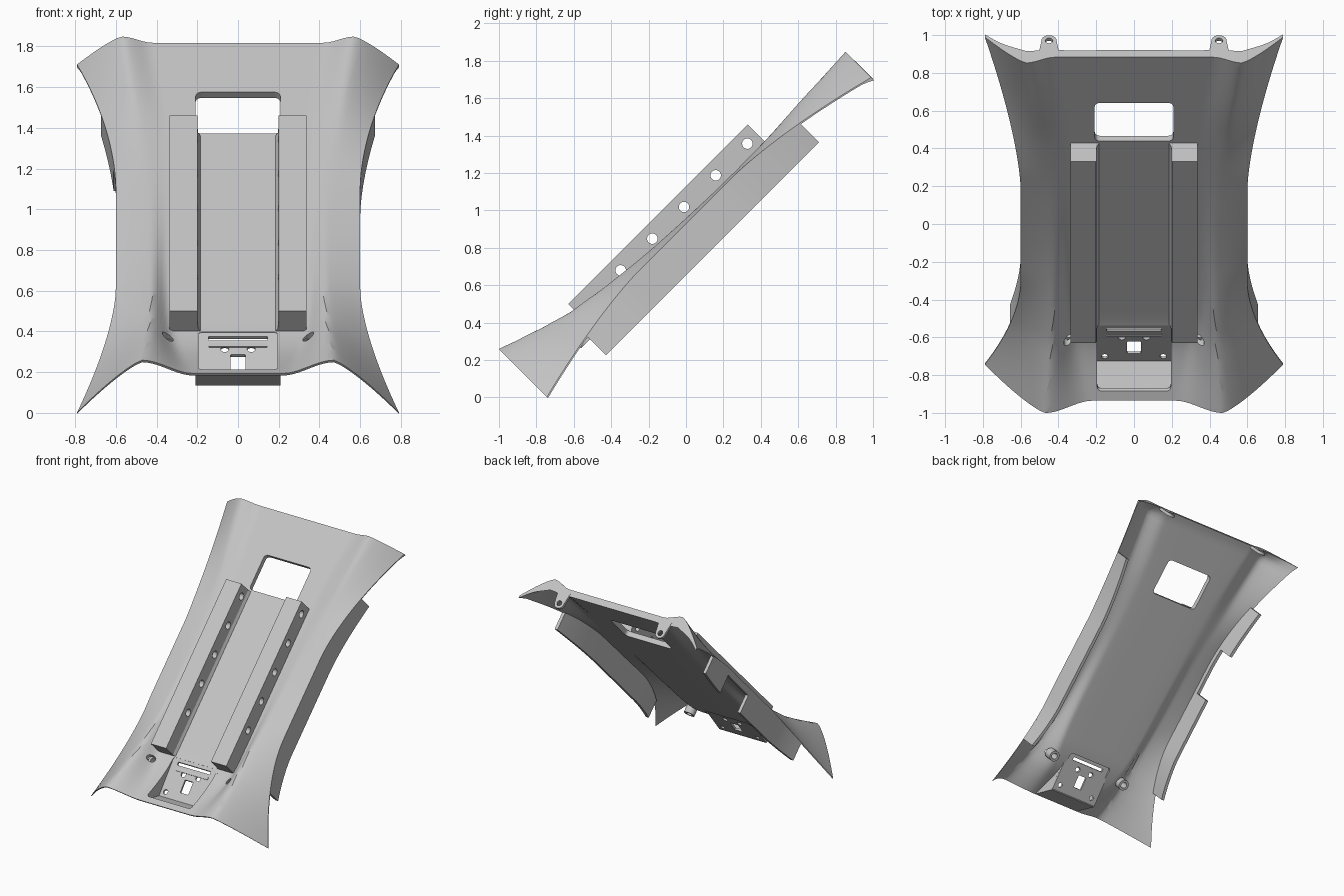
import bpy, bmesh, math
from mathutils import Matrix

if "Cube" in bpy.data.objects:
    bpy.data.objects.remove(bpy.data.objects["Cube"])

# Everything is built flat as (across, along slope, normal), then tilted 45 degrees
TILT = Matrix.Translation((0, 0, 0.93)) @ Matrix.Rotation(math.radians(45), 4, 'X')
S0, S1 = -1.182, 1.252

grey = bpy.data.materials.new("light_grey")
grey.use_nodes = True
grey.diffuse_color = (0.55, 0.55, 0.55, 1)
grey.node_tree.nodes["Principled BSDF"].inputs["Base Color"].default_value = (0.55, 0.55, 0.55, 1)


def finish(name, bm):
    bmesh.ops.recalc_face_normals(bm, faces=bm.faces)
    me = bpy.data.meshes.new(name)
    bm.to_mesh(me)
    bm.free()
    me.materials.append(grey)
    ob = bpy.data.objects.new(name, me)
    bpy.context.collection.objects.link(ob)
    ob.matrix_world = TILT
    return ob


def prism(name, pts, axis, lo, hi):
    """Extrude a 2D outline along axis 0 (across), 1 (slope) or 2 (normal)."""
    bm = bmesh.new()
    ends = []
    for d in (lo, hi):
        ring = []
        for p in pts:
            co = list(p)
            co.insert(axis, d)
            ring.append(bm.verts.new(co))
        ends.append(ring)
        bm.faces.new(ring)
    for i in range(len(pts)):
        j = (i + 1) % len(pts)
        bm.faces.new((ends[0][i], ends[0][j], ends[1][j], ends[1][i]))
    return finish(name, bm)


def disc(cx, cy, r, n=24):
    return [(cx + r * math.cos(2 * math.pi * i / n), cy + r * math.sin(2 * math.pi * i / n)) for i in range(n)]


def rounded(cx, cy, hx, hy, r, n=5):
    pts = []
    for k, (sx, sy) in enumerate(((1, 1), (-1, 1), (-1, -1), (1, -1))):
        for i in range(n + 1):
            a = math.pi / 2 * (k + i / n)
            pts.append((cx + sx * (hx - r) + r * math.cos(a), cy + sy * (hy - r) + r * math.sin(a)))
    return pts


def cut(ob, cutters):
    """Subtract the cutters, keep the result and drop the cutters."""
    for c in cutters:
        c.hide_render = True
        m = ob.modifiers.new("cut", 'BOOLEAN')
        m.operation, m.solver, m.object = 'DIFFERENCE', 'EXACT', c
    bpy.context.view_layer.update()
    dg = bpy.context.evaluated_depsgraph_get()
    me = bpy.data.meshes.new_from_object(ob.evaluated_get(dg))
    ob.modifiers.clear()
    ob.data = me
    for c in cutters:
        bpy.data.objects.remove(c)


def curve(keys, s):
    """Smooth curve through (position, value) keys."""
    s = min(max(s, keys[0][0]), keys[-1][0])
    last = len(keys) - 1
    i = next(k for k in range(last) if s <= keys[k + 1][0])

    def slope(k):
        a, b = keys[max(k - 1, 0)], keys[min(k + 1, last)]
        return (b[1] - a[1]) / (b[0] - a[0])
    (a, va), (b, vb) = keys[i], keys[i + 1]
    h, t = b - a, (s - a) / (b - a)
    return (va * (1 + 2 * t) * (1 - t) ** 2 + vb * t * t * (3 - 2 * t)
            + h * slope(i) * t * (1 - t) ** 2 - h * slope(i + 1) * t * t * (1 - t))


# Panel shape: middle height, ridge height, ridge position, start of the ridge
MIDDLE = [(S0, .141), (-1, .062), (-.88, .022), (-.757, .003), (-.6, 0), (S1, .003)]
RIDGE = [(S0, .233), (-.95, .155), (-.75, .1), (-.3, .04), (.2, .014), (.6, .014), (.9, .03), (S1, .046)]
RIDGE_X = [(S0, .47), (-.6, .43), (.2, .44), (.8, .51), (S1, .57)]
FOOT_X = [(S0, .22), (-.6, .33), (.6, .34), (S1, .42)]


def half_width(s):
    t = max(0, (s - .25) / (S1 - .25)) if s > 0 else max(0, (-s - .45) / (-S0 - .45))
    return .6 + .19 * t ** 1.63


def edge_height(s):
    return -.132 * max(0, (abs(s) - .35) / .84) ** 1.6


def surface(x, s):
    x, w = abs(x), half_width(s)
    c, r, xr, xf = (curve(k, s) for k in (MIDDLE, RIDGE, RIDGE_X, FOOT_X))
    if x < xr:
        t = max(0, (x - xf) / (xr - xf))
        return c + (r - c) * t * t * (3 - 2 * t)
    return r + (edge_height(s) - r) * ((x - xr) / (w - xr)) ** 1.25


def underside(x, s):
    u = abs(x) / half_width(s)
    body = min(1, (s - S0) / .25)
    t = .008 + (.007 + .025 * body) * (1 - u ** 4)
    lip = max(0, (s - 1.2) / (S1 - 1.2))
    return surface(x, s) - t - lip * (.012 + .045 * math.exp(-((u - .73) / .14) ** 2))


def panel():
    bm = bmesh.new()
    rows, cols = 72, 64
    grids = []
    for f in (surface, underside):
        g = []
        for i in range(rows + 1):
            s = S0 + (S1 - S0) * i / rows
            xs = [half_width(s) * (2 * j / cols - 1) for j in range(cols + 1)]
            g.append([bm.verts.new((x, s, f(x, s))) for x in xs])
        grids.append(g)
        for i in range(rows):
            for j in range(cols):
                bm.faces.new((g[i][j], g[i][j + 1], g[i + 1][j + 1], g[i + 1][j]))
    a, b = grids
    for j in range(cols):
        for i in (0, rows):
            bm.faces.new((a[i][j], a[i][j + 1], b[i][j + 1], b[i][j]))
    for i in range(rows):
        for j in (0, cols):
            bm.faces.new((a[i][j], a[i + 1][j], b[i + 1][j], b[i][j]))
    return finish("curved_panel", bm)


# Panel with window, pocket opening and two screw holes
body = panel()
cutters = [prism("window_cutter", rounded(0, .766, .208, .144, .03), 2, -.3, .3),
           prism("pocket_cutter", rounded(0, -.944, .195, .187, .02), 2, -.3, .4)]
cutters += [prism("screw_cutter", disc(sx * .345, -.827, .027), 2, -.3, .3) for sx in (-1, 1)]
cut(body, cutters)


# Side skirts following the outline, with a notch in the right one
def skirt(name, side, lo, hi, bottom):
    bm = bmesh.new()
    n = max(3, int((hi - lo) * 24))
    rings = []
    for i in range(n + 1):
        s = lo + (hi - lo) * i / n
        w, e = half_width(s), edge_height(s)
        ring = ((w, e - .004), (w, bottom), (w - .025, bottom), (w - .025, e - .004))
        rings.append([bm.verts.new((side * x, s, z)) for x, z in ring])
    for p, q in zip(rings, rings[1:]):
        for k in range(4):
            bm.faces.new((p[k], p[(k + 1) % 4], q[(k + 1) % 4], q[k]))
    bm.faces.new(rings[0])
    bm.faces.new(rings[-1])
    return finish(name, bm)


skirts = [skirt("left_skirt", 1, -.8, .81, -.195),
          skirt("right_skirt_lower", -1, -.8, .04, -.195),
          skirt("right_skirt_notch", -1, .04, .42, -.05),
          skirt("right_skirt_upper", -1, .42, .81, -.195)]

# Rails with a row of side holes
RAIL = ((.336, -.01), (.336, .141), (.2, .141), (.197, .025), (.185, .002), (.185, -.01))
for side, label in ((1, "left"), (-1, "right")):
    rail = prism(label + "_rail", [(side * x, z) for x, z in RAIL], 1, -.75, .608)
    cut(rail, [prism("hole_cutter", disc(-.424 + .2395 * i, .07, .028), 0, -.5, .5) for i in range(5)])

    # Screw boss under the panel
    boss = prism(label + "_boss", disc(side * .345, -.827, .042), 2, -.075, .0)
    cut(boss, [prism("boss_cutter", disc(side * .345, -.827, .024), 2, -.3, .3)])

    # Fixing tab at the top edge
    x = side * .45
    arch = [(x + .04 * math.cos(a), -.119 - .04 * math.sin(a)) for a in [math.pi * i / 12 for i in range(13)]]
    tab = prism(label + "_tab", [(x + .055, -.02)] + arch + [(x - .055, -.02)], 1, 1.232, S1 + .002)
    cut(tab, [prism("tab_cutter", disc(x, -.119, .02), 1, 1, 1.4)])

    # Pocket side wall
    wall = ((-.757, .003), (-.88, .018), (-1, .056), (-1.1, .1), (-1.172, .132), (-1.068, -.035))
    prism(label + "_pocket_wall", wall, 0, side * .195, side * .208)

# Pocket back plate with slots and holes, and the shelf below it
plate = prism("pocket_plate", ((-.752, .002), (-1.068, -.035), (-1.068, -.05), (-.752, -.015)), 0, -.208, .208)
holes = [rounded(0, -.795, .145, .012, .004), rounded(0, -.945, .036, .05, .004)]
for sx in (-1, 1):
    holes += [disc(sx * .065, -.86, .02), disc(sx * .155, -1.02, .018)]
cut(plate, [prism("plate_cutter", h, 2, -.3, .3) for h in holes])
prism("plate_rib", rounded(0, -.838, .145, .012, .004), 2, -.012, -.004)
prism("pocket_shelf", ((-1.06, -.035), (-1.172, .132), (-1.18, .125), (-1.075, -.05)), 0, -.208, .208)

# Smooth the curved parts, keep hard edges
for ob in bpy.context.view_layer.objects:
    ob.select_set(False)
for ob in [body] + skirts:
    ob.select_set(True)
bpy.context.view_layer.objects.active = body
bpy.ops.object.shade_smooth_by_angle(angle=math.radians(30))
